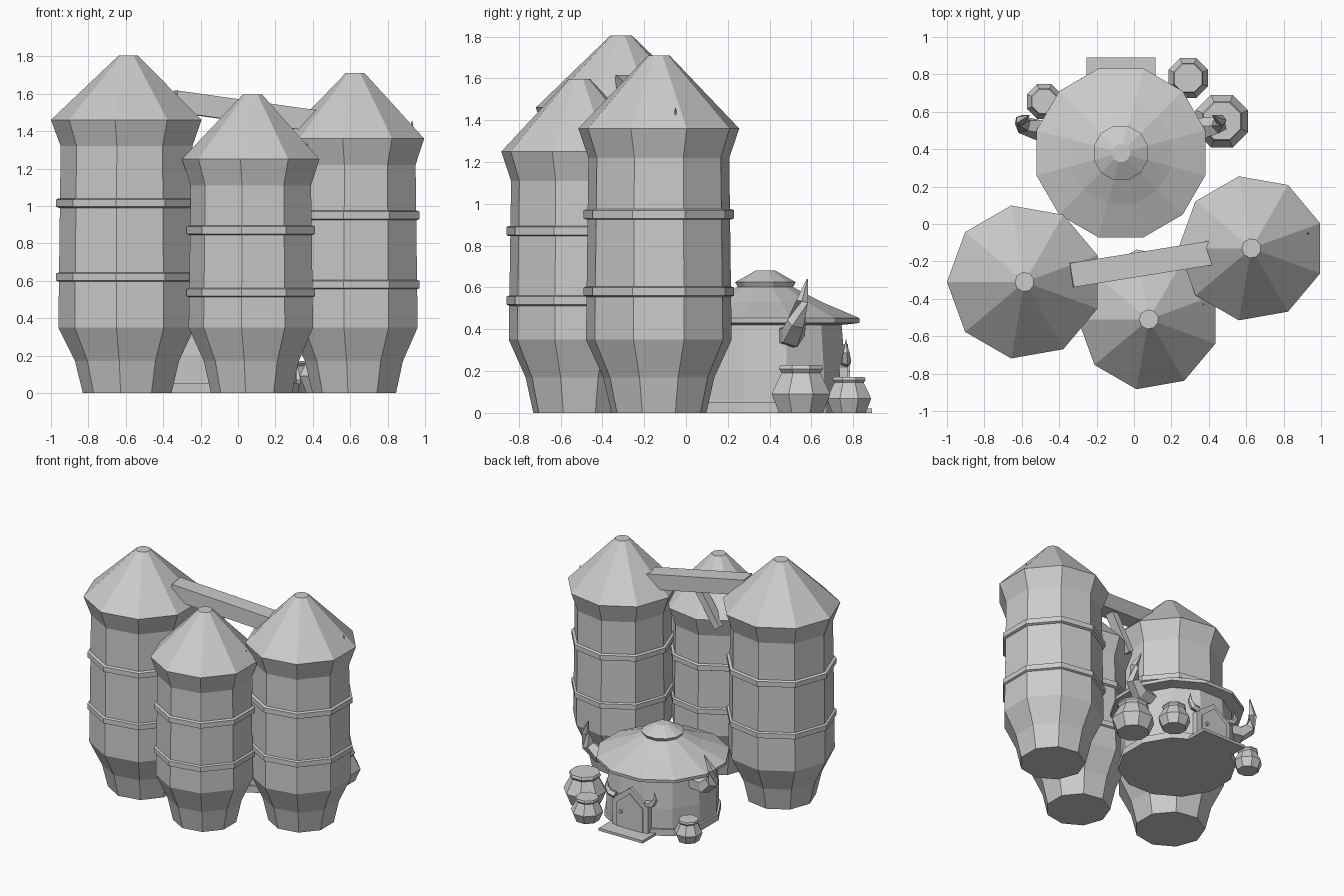
import bpy
import bmesh
from math import cos, sin, pi, radians
from mathutils import Vector, Matrix

cube = bpy.data.objects.get("Cube")
if cube:
    bpy.data.objects.remove(cube, do_unlink=True)

grey = bpy.data.materials.new("plain grey")
grey.use_nodes = True
colour = (0.6, 0.6, 0.6, 1)
grey.diffuse_color = colour
grey.node_tree.nodes["Principled BSDF"].inputs["Base Color"].default_value = colour


def finish(name, bm):
    bmesh.ops.recalc_face_normals(bm, faces=bm.faces)
    mesh = bpy.data.meshes.new(name)
    bm.to_mesh(mesh)
    bm.free()
    mesh.materials.append(grey)
    obj = bpy.data.objects.new(name, mesh)
    bpy.context.collection.objects.link(obj)
    return obj


def bridge(bm, rings):
    """Skin a list of vertex rings and cap both ends."""
    n = len(rings[0])
    for low, high in zip(rings, rings[1:]):
        for i in range(n):
            j = (i + 1) % n
            bm.faces.new((low[i], low[j], high[j], high[i]))
    bm.faces.new(rings[0])
    bm.faces.new(rings[-1])


def lathe(name, centre, profile, sides, turn=0):
    """Faceted solid of revolution from (radius, height) pairs."""
    bm = bmesh.new()
    angles = [radians(turn) + 2 * pi * i / sides for i in range(sides)]
    bridge(bm, [[bm.verts.new((centre[0] + r * cos(a), centre[1] + r * sin(a), z))
                 for a in angles] for r, z in profile])
    return finish(name, bm)


def horn(name, path, radii, sides=5):
    """Tapering tube along a path."""
    bm = bmesh.new()
    pts = [Vector(p) for p in path]
    rings = []
    for k, (p, r) in enumerate(zip(pts, radii)):
        d = pts[min(k + 1, len(pts) - 1)] - pts[max(k - 1, 0)]
        q = d.to_track_quat('Z', 'Y')
        rings.append([bm.verts.new(p + q @ Vector((r * cos(2 * pi * i / sides),
                                                   r * sin(2 * pi * i / sides), 0)))
                      for i in range(sides)])
    bridge(bm, rings)
    return finish(name, bm)


def plank(name, a, b, width, height):
    """Box running from point a to point b."""
    a, b = Vector(a), Vector(b)
    d = b - a
    side = d.cross(Vector((0, 0, 1))).normalized()
    up = side.cross(d).normalized()
    basis = Matrix((d, side * width, up * height)).transposed().to_4x4()
    bm = bmesh.new()
    bmesh.ops.create_cube(bm, size=1, matrix=Matrix.Translation((a + b) / 2) @ basis)
    return finish(name, bm)


def prism(name, outline, y0, y1):
    """Extrude an (x, z) outline along y."""
    bm = bmesh.new()
    bridge(bm, [[bm.verts.new((x, y, z)) for x, z in outline] for y in (y0, y1)])
    return finish(name, bm)


# Silos: nine-sided bodies with conical roofs and two bands each
silos = {
    "right_silo": ((-0.585, -0.31), 0.415, 1.46, 1.805, (0.595, 0.99)),
    "left_silo": ((0.628, -0.13), 0.391, 1.36, 1.71, (0.555, 0.925)),
    "front_silo": ((0.079, -0.51), 0.379, 1.25, 1.597, (0.512, 0.845)),
}
for name, (c, r, eave, top, bands) in silos.items():
    lathe(name, c, [(0.59 * r, 0), (0.69 * r, 0.17), (0.905 * r, 0.35),
                    (0.875 * r, eave - 0.14), (r, eave), (0.052, top)], 9, 180)
    for k, z in enumerate(bands):
        lathe(f"{name}_band_{k + 1}", c,
              [(0.9 * r, z), (0.935 * r, z + 0.006), (0.935 * r, z + 0.044),
               (0.9 * r, z + 0.05)], 9, 180)

# Sloping beam between the roofs, and the strut below it
plank("roof_beam", (-0.34, -0.275, 1.56), (0.44, -0.15, 1.45), 0.13, 0.115)
plank("beam_strut", (0.03, -0.21, 1.46), (-0.13, -0.22, 1.2), 0.07, 0.05)

# Small spikes on the roofs
for k, p in enumerate(((0.93, -0.05, 1.4), (0.37, -0.43, 1.28))):
    horn(f"roof_spike_{k + 1}", [p, (p[0], p[1], p[2] + 0.055)], (0.012, 0.002), 4)

# Round hut
hx, hy = -0.07, 0.38
hut = (hx, hy)
lathe("hut_plinth", hut, [(0.41, 0), (0.41, 0.05)], 12, 15)
lathe("hut_wall", hut, [(0.395, 0.03), (0.395, 0.2), (0.375, 0.45)], 12, 15)
lathe("hut_roof", hut, [(0.37, 0.42), (0.465, 0.43), (0.467, 0.453), (0.28, 0.53),
                        (0.13, 0.605)], 12, 15)
lathe("hut_roof_cap", hut, [(0.13, 0.59), (0.15, 0.625), (0.05, 0.68)], 12, 15)

# Doorway with a pointed frame, knob and step
def gable(half, shoulder, apex):
    return [(hx - half, 0.02), (hx + half, 0.02), (hx + half, shoulder),
            (hx, apex), (hx - half, shoulder)]


prism("door_frame", gable(0.15, 0.22, 0.33), 0.7, 0.775)
prism("door_panel", gable(0.11, 0.2, 0.29), 0.7, 0.784)
plank("door_step", (hx - 0.185, 0.8, 0.01), (hx + 0.185, 0.8, 0.01), 0.18, 0.02)
horn("door_knob", [(hx + 0.07, 0.775, 0.14), (hx + 0.07, 0.8, 0.14)], (0.014, 0.014), 6)

# Horns on the hut sides and the door frame
for s, label in ((1, "left"), (-1, "right")):
    def around(points):
        return [(hx + s * x, y, z) for x, y, z in points]

    horn(f"{label}_wall_horn",
         around([(0.33, 0.49, 0.37), (0.45, 0.51, 0.37), (0.525, 0.53, 0.43),
                 (0.535, 0.555, 0.53), (0.49, 0.58, 0.64)]),
         (0.06, 0.06, 0.048, 0.03, 0.003))
    horn(f"{label}_door_horn",
         around([(0.13, 0.765, 0.24), (0.18, 0.765, 0.25), (0.205, 0.765, 0.29),
                 (0.2, 0.765, 0.35)]),
         (0.025, 0.025, 0.017, 0.002))

# Pots beside the hut
pots = {"large_pot": (0.47, 0.55, 0.152, 0.228),
        "middle_pot": (0.29, 0.78, 0.115, 0.172),
        "small_pot": (-0.48, 0.655, 0.1, 0.16)}
for name, (x, y, r, h) in pots.items():
    lathe(name, (x, y), [(0.75 * r, 0), (r, 0.4 * h), (0.66 * r, 0.84 * h),
                         (0.75 * r, 0.92 * h), (0.7 * r, h)], 8, 22.5)
